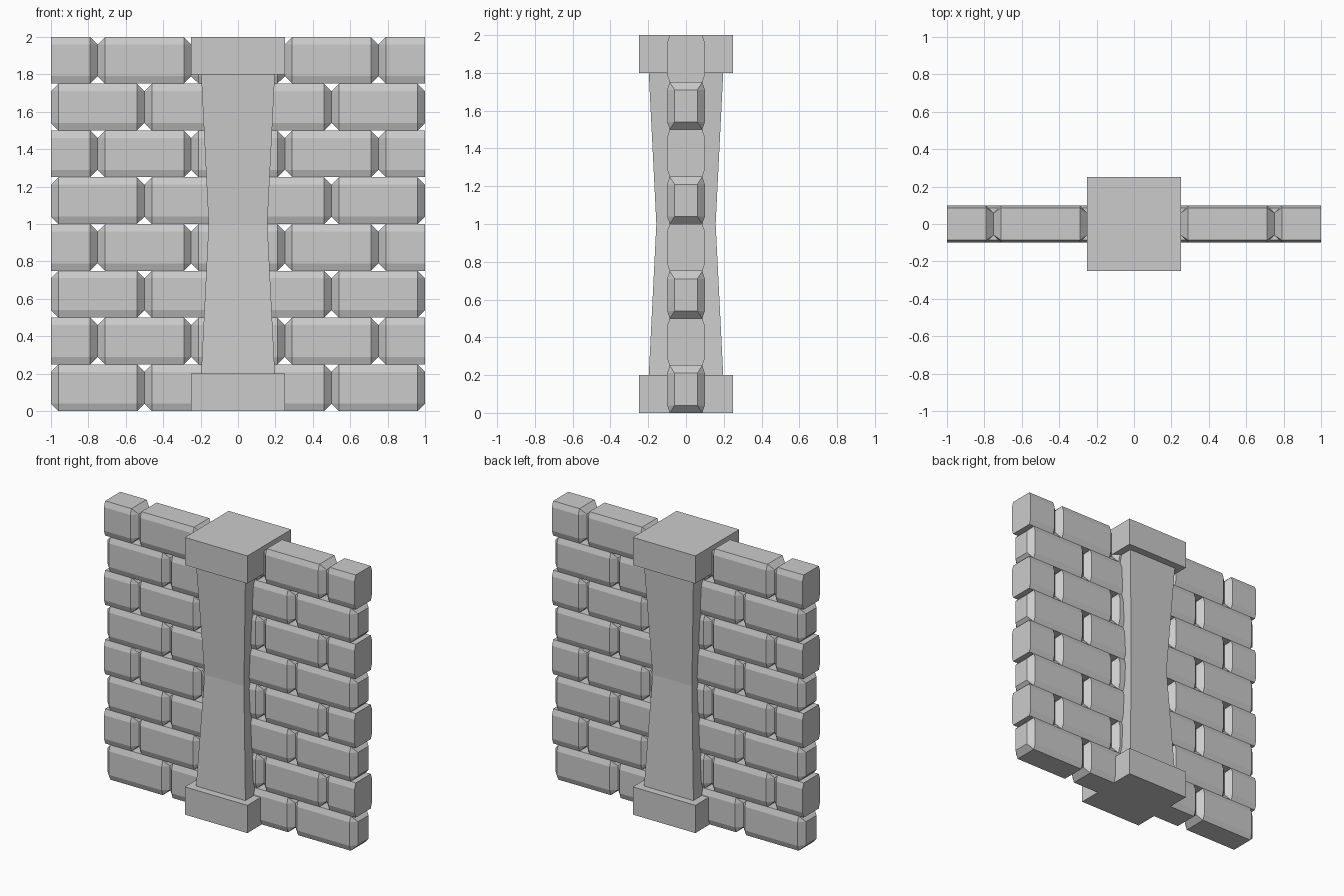
import bpy, bmesh
from mathutils import Vector

if "Cube" in bpy.data.objects:
    bpy.data.objects.remove(bpy.data.objects["Cube"])

H = 0.25      # course height
L = 0.5       # brick length
BEV = 0.04    # chamfer size


def add_object(name, bm):
    bmesh.ops.recalc_face_normals(bm, faces=bm.faces[:])
    mesh = bpy.data.meshes.new(name)
    bm.to_mesh(mesh)
    bm.free()
    obj = bpy.data.objects.new(name, mesh)
    bpy.context.collection.objects.link(obj)
    return obj


def brick(name, cx, cz):
    """Chamfered brick; anything past the wall ends is cut flat."""
    bm = bmesh.new()
    x, z = L / 2, H / 2
    corners = [(x - BEV, 0.1, z - BEV),      # front / back face
               (x, 0.06, z - BEV),           # end face
               (x - BEV, 0.086, z)]          # top / bottom face
    for px, py, pz in corners:
        for sx in (-1, 1):
            for sy in (-1, 1):
                for sz in (-1, 1):
                    bm.verts.new((cx + sx * px, sy * py, cz + sz * pz))
    bmesh.ops.convex_hull(bm, input=bm.verts[:])
    bmesh.ops.dissolve_limit(bm, angle_limit=0.01, verts=bm.verts[:], edges=bm.edges[:])
    for side in (-1, 1):
        if abs(cx) + x > 1.001 and cx * side > 0:
            bmesh.ops.bisect_plane(bm, geom=bm.verts[:] + bm.edges[:] + bm.faces[:],
                                   plane_co=Vector((side, 0, 0)),
                                   plane_no=Vector((side, 0, 0)), clear_outer=True)
            bmesh.ops.holes_fill(bm, edges=[e for e in bm.edges if e.is_boundary])
    return add_object(name, bm)


def square_column(name, profile):
    """Stack of square sections given as (half width, height)."""
    bm = bmesh.new()
    rings = [[bm.verts.new((sx * w, sy * w, z))
              for sx, sy in ((-1, -1), (1, -1), (1, 1), (-1, 1))] for w, z in profile]
    for a, b in zip(rings, rings[1:]):
        for i in range(4):
            j = (i + 1) % 4
            bm.faces.new((a[i], a[j], b[j], b[i]))
    bm.faces.new(rings[0])
    bm.faces.new(rings[-1])
    return add_object(name, bm)


# Brick wall in running bond
for row in range(8):
    centres = (-1, -0.5, 0, 0.5, 1) if row % 2 else (-0.75, -0.25, 0.25, 0.75)
    for i, cx in enumerate(centres):
        brick(f"brick_{row}_{i}", cx, (row + 0.5) * H)

# Pillar with waisted shaft
square_column("pillar_base", [(0.25, 0), (0.25, 0.2)])
square_column("pillar_shaft", [(0.197, 0.2), (0.157, 1.0), (0.197, 1.8)])
square_column("pillar_cap", [(0.25, 1.8), (0.25, 2.0)])
